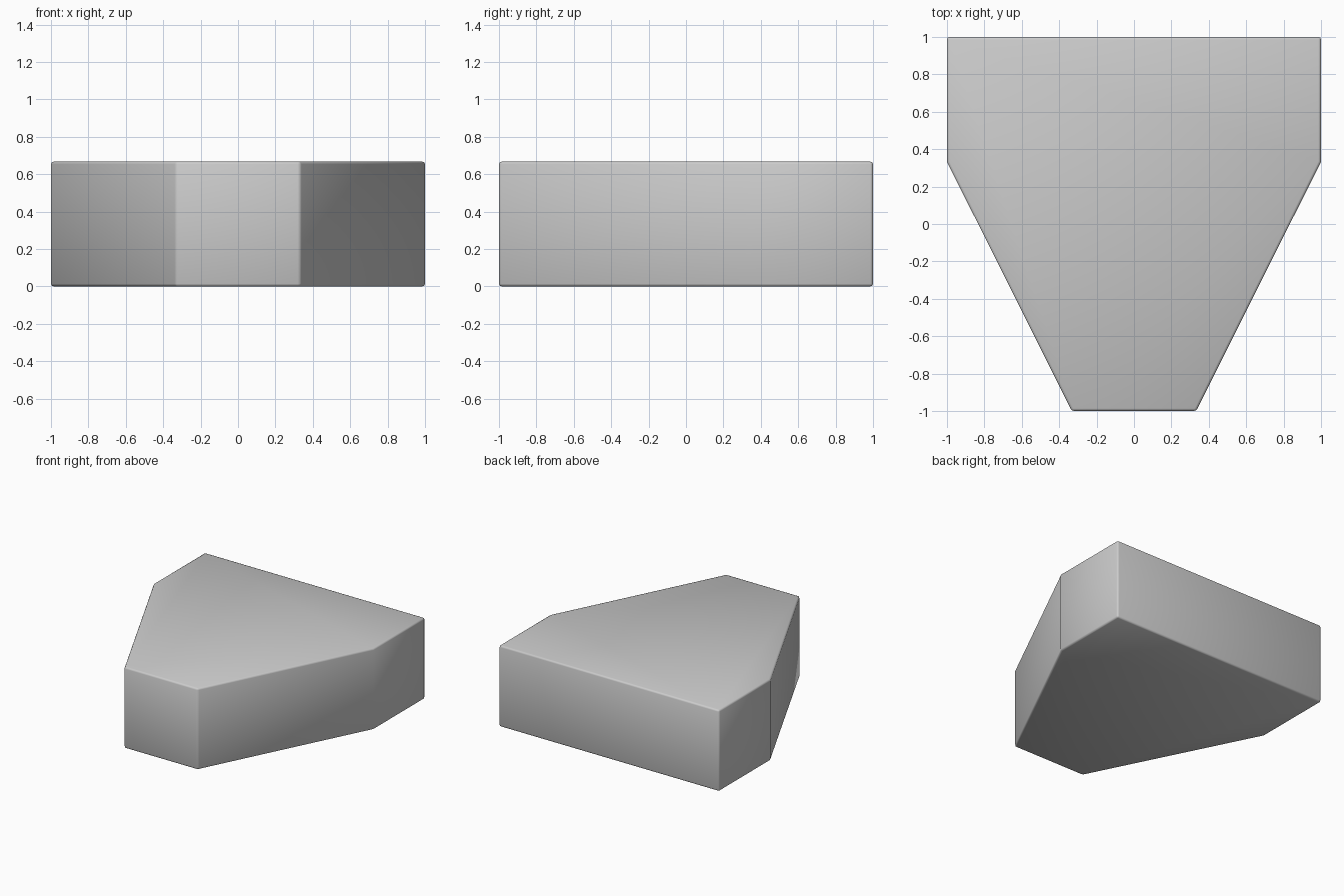
import bpy, bmesh

if "Cube" in bpy.data.objects:
    bpy.data.objects.remove(bpy.data.objects["Cube"])

HEIGHT = 0.667
# Right half of the plan outline, front to back
half = [(0.333, -1.0), (1.0, 0.333), (1.0, 1.0)]
outline = half + [(-x, y) for x, y in reversed(half)]

# Tapered block: outline extruded upwards
bm = bmesh.new()
base = bm.faces.new([bm.verts.new((x, y, 0)) for x, y in outline])
top = bmesh.ops.extrude_face_region(bm, geom=[base])
top_verts = [g for g in top["geom"] if isinstance(g, bmesh.types.BMVert)]
bmesh.ops.translate(bm, verts=top_verts, vec=(0, 0, HEIGHT))
bmesh.ops.recalc_face_normals(bm, faces=bm.faces)
mesh = bpy.data.meshes.new("tapered_block")
bm.to_mesh(mesh)
bm.free()
block = bpy.data.objects.new("tapered_block", mesh)
bpy.context.collection.objects.link(block)

# Softened edges, leaving the shallow side corners unbevelled
bevel = block.modifiers.new("edge_bevel", "BEVEL")
bevel.width = 0.014
bevel.segments = 2
bevel.limit_method = "ANGLE"
bevel.angle_limit = 0.5236

# Smooth shading across the rounded edges
bpy.context.view_layer.objects.active = block
block.select_set(True)
bpy.ops.object.modifier_apply(modifier=bevel.name)
bpy.ops.object.shade_smooth_by_angle(angle=0.87)
